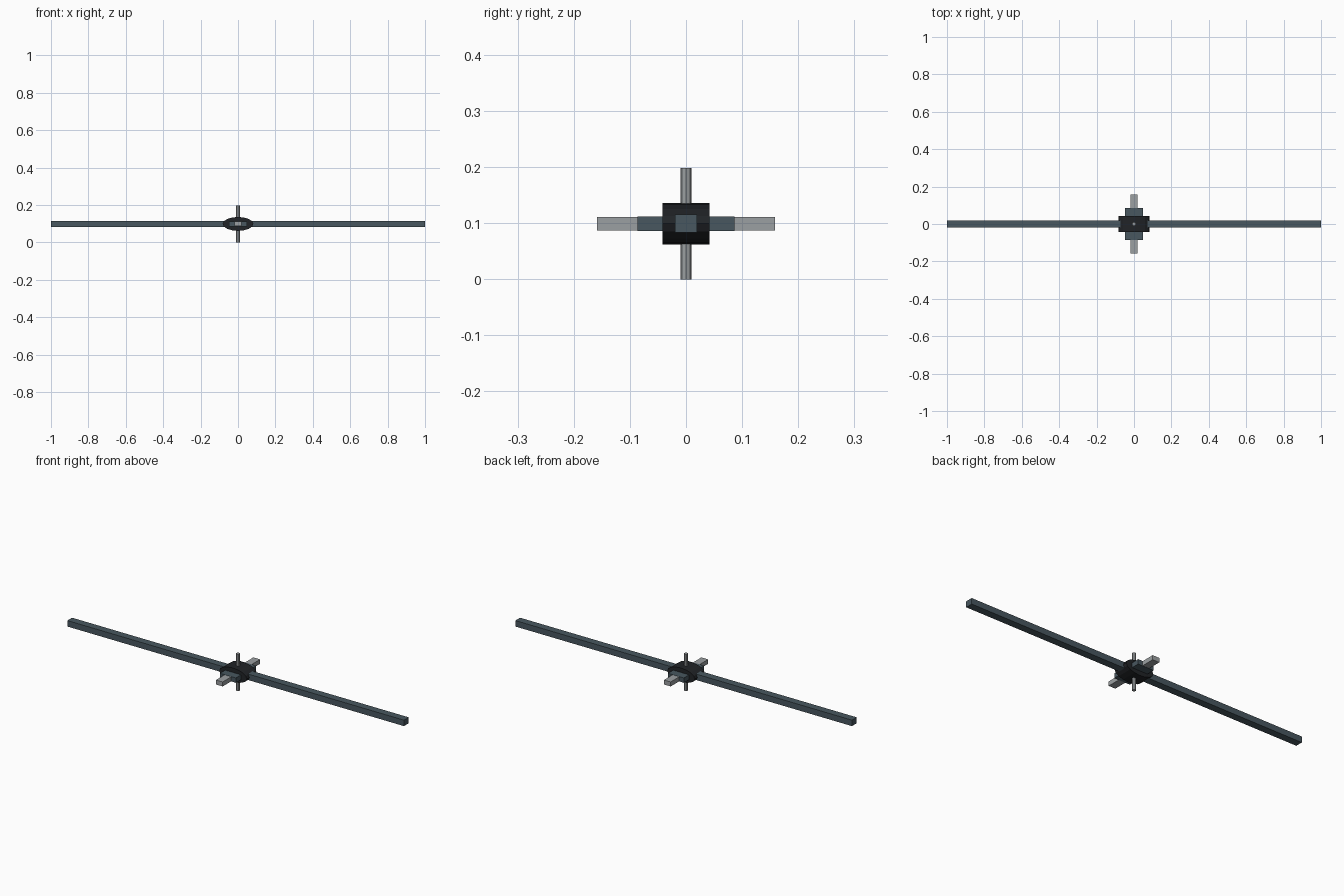
import bpy, math
from mathutils import Matrix

if "Cube" in bpy.data.objects:
    bpy.data.objects.remove(bpy.data.objects["Cube"])

ZC = 0.099  # height of the common centre


def material(name, rgb):
    m = bpy.data.materials.new(name)
    m.diffuse_color = (*rgb, 1)
    m.use_nodes = True
    m.node_tree.nodes["Principled BSDF"].inputs["Base Color"].default_value = m.diffuse_color
    return m


slate = material("slate", (0.065, 0.095, 0.115))
black = material("near_black", (0.015, 0.017, 0.02))
grey = material("light_grey", (0.33, 0.35, 0.36))


def finish(name, size, mat):
    ob = bpy.context.object
    ob.name = name
    ob.data.transform(Matrix.Diagonal((*size, 1)))
    ob.data.materials.append(mat)
    return ob


def box(name, size, mat, centre=(0, 0, ZC)):
    bpy.ops.mesh.primitive_cube_add(size=1, location=centre)
    return finish(name, size, mat)


# Oval hub, its axis running front to back
bpy.ops.mesh.primitive_cylinder_add(vertices=16, radius=1, depth=1, location=(0, 0, ZC))
hub = bpy.context.object
hub.data.transform(Matrix.Rotation(math.pi / 2, 4, 'X'))
finish("hub", (0.082, 0.084, 0.037), black)

for s, x_name, y_name, z_name in ((-1, "left", "front", "lower"), (1, "right", "back", "upper")):
    # Long arms
    box(x_name + "_arm", (0.96, 0.04, 0.032), slate, (s * 0.52, 0, ZC))
    # Wide collar and narrow stub on each flat face of the hub
    box(y_name + "_collar", (0.094, 0.05, 0.026), slate, (0, s * 0.061, ZC))
    box(y_name + "_stub", (0.04, 0.08, 0.024), grey, (0, s * 0.119, ZC))
    # Upright pins
    bpy.ops.mesh.primitive_cylinder_add(vertices=8, radius=0.01, depth=0.069,
                                        location=(0, 0, ZC + s * 0.0645))
    finish(z_name + "_pin", (1, 1, 1), grey)
